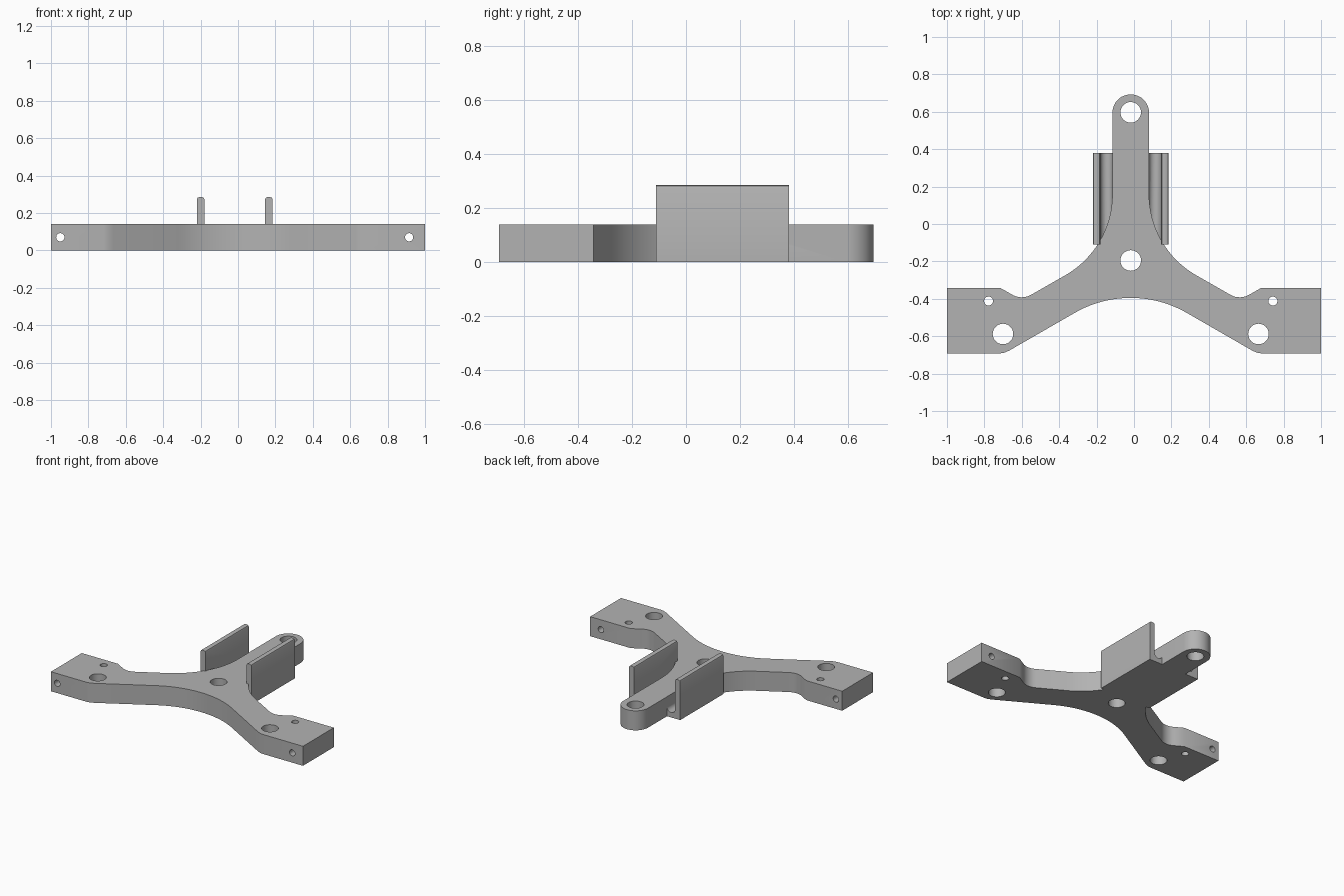
import bpy
from math import sin, cos, pi, radians

cube = bpy.data.objects.get("Cube")
if cube:
    bpy.data.objects.remove(cube, do_unlink=True)

CX = -0.0175      # symmetry line of the bracket
THICK = 0.14

grey = bpy.data.materials.new("matte grey")
grey.diffuse_color = (0.45, 0.45, 0.45, 1)
grey.use_nodes = True
grey.node_tree.nodes["Principled BSDF"].inputs["Base Color"].default_value = (0.45, 0.45, 0.45, 1)


def arc(cx, cy, r, a0, a1, n):
    """Points on a circle from angle a0 to a1 in degrees."""
    angles = [radians(a0 + (a1 - a0) * i / n) for i in range(n + 1)]
    return [(cx + r * cos(a), cy + r * sin(a)) for a in angles]


def extrude(name, pts, to3d, lo, hi):
    """Prism made from a 2D outline between two depths."""
    n = len(pts)
    verts = [to3d(p, lo) for p in pts] + [to3d(p, hi) for p in pts]
    faces = [tuple(range(n))[::-1], tuple(range(n, 2 * n))]
    faces += [(i, (i + 1) % n, (i + 1) % n + n, i + n) for i in range(n)]
    mesh = bpy.data.meshes.new(name)
    mesh.from_pydata(verts, [], faces)
    mesh.materials.append(grey)
    ob = bpy.data.objects.new(name, mesh)
    bpy.context.collection.objects.link(ob)
    bpy.context.view_layer.objects.active = ob
    bpy.ops.object.select_all(action='DESELECT')
    ob.select_set(True)
    bpy.ops.object.mode_set(mode='EDIT')
    bpy.ops.mesh.select_all(action='SELECT')
    bpy.ops.mesh.normals_make_consistent(inside=False)
    bpy.ops.object.mode_set(mode='OBJECT')
    return ob


def upright(p, z):
    return (p[0] + CX, p[1], z)


def lengthwise(p, y):
    return (p[0] + CX, y, p[1])


def combine(target, other, operation):
    mod = target.modifiers.new(operation, 'BOOLEAN')
    mod.operation = operation
    mod.solver = 'EXACT'
    mod.object = other
    bpy.context.view_layer.objects.active = target
    bpy.ops.object.modifier_apply(modifier=mod.name)
    bpy.data.objects.remove(other, do_unlink=True)


# Half outline of the three-armed body, from the tongue tip to the lower middle
half = arc(0, 0.595, 0.098, 90, 0, 12)
half += arc(0.598, 0.16, 0.5, 180, 240, 16)
half += arc(0.583, -0.292, 0.1, 240, 303, 8)
half += [(0.697, -0.342), (1, -0.342), (1, -0.692), (0.70, -0.692),
         (0.675, -0.688), (0.65, -0.677)]
half += arc(0, -0.995, 0.6, 60, 90, 10)
outline = half + [(-x, y) for x, y in half[-2:0:-1]]
# Square arm ends sit at the full width
outline = [((1 if x > 0 else -1) - CX, y) if abs(x) == 1 else (x, y) for x, y in outline]
body = extrude("tripod_bracket", outline, upright, 0, THICK)

# Upright side plates, each joined to the tongue by a rounded channel
channel = [(0.09, 0), (0.2025, 0), (0.2025, 0.273), (0.199, 0.281), (0.19, 0.285),
           (0.175, 0.285), (0.166, 0.281), (0.1625, 0.273)]
channel += arc(0.13, 0.067, 0.0325, 0, -180, 12) + [(0.09, 0.067)]
for name, s in (("left_plate", 1), ("right_plate", -1)):
    plate = extrude(name, [(s * x, z) for x, z in channel], lengthwise, -0.11, 0.38)
    combine(body, plate, 'UNION')

# Vertical bolt holes and small pin holes
holes = [(0, 0.597, 0.055), (0, -0.195, 0.055)]
for s in (1, -1):
    holes += [(s * 0.683, -0.588, 0.055), (s * 0.76, -0.412, 0.024)]
for x, y, r in holes:
    cutter = extrude("hole_cutter", arc(x, y, r, 0, 348.75, 31), upright, -0.1, 0.4)
    combine(body, cutter, 'DIFFERENCE')

# Cross holes through the arm ends
for s in (1, -1):
    cutter = extrude("cross_hole_cutter", arc(s * 0.9325, 0.07, 0.022, 0, 345, 23),
                     lengthwise, -0.9, -0.2)
    combine(body, cutter, 'DIFFERENCE')

bpy.ops.object.select_all(action='DESELECT')
body.select_set(True)
bpy.context.view_layer.objects.active = body
bpy.ops.object.shade_smooth_by_angle(angle=radians(30))
